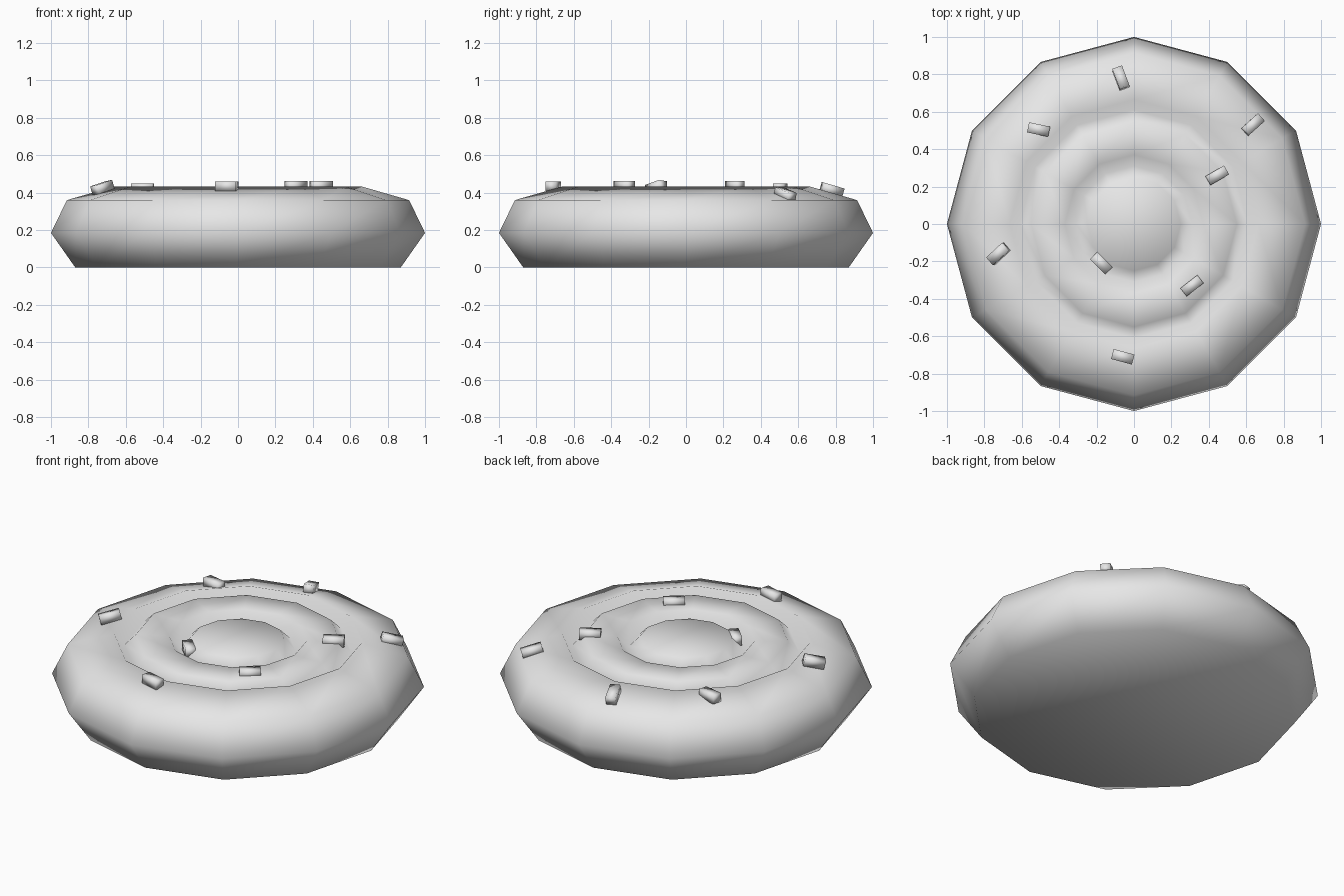
import bpy
import bmesh
from math import cos, sin, pi, radians
from mathutils import Matrix, Vector

cube = bpy.data.objects.get("Cube")
if cube:
    bpy.data.objects.remove(cube, do_unlink=True)

SIDES = 12

# One plain grey for everything
grey = bpy.data.materials.new("light_grey")
grey.use_nodes = True
grey.diffuse_color = (0.8, 0.8, 0.8, 1)
grey.node_tree.nodes["Principled BSDF"].inputs["Base Color"].default_value = grey.diffuse_color


def add_object(name, bm):
    bmesh.ops.recalc_face_normals(bm, faces=bm.faces[:])
    for face in bm.faces:
        face.smooth = True
    mesh = bpy.data.meshes.new(name)
    bm.to_mesh(mesh)
    bm.free()
    mesh.materials.append(grey)
    obj = bpy.data.objects.new(name, mesh)
    bpy.context.collection.objects.link(obj)
    return obj


def lathe(name, profile):
    """Turn (radius, height) points into a closed solid with capped ends."""
    bm = bmesh.new()
    rings = [[bm.verts.new((r * cos(2 * pi * i / SIDES), r * sin(2 * pi * i / SIDES), z))
              for i in range(SIDES)] for r, z in profile]
    for low, high in zip(rings, rings[1:]):
        for i in range(SIDES):
            j = (i + 1) % SIDES
            bm.faces.new((low[i], low[j], high[j], high[i]))
    bm.faces.new(rings[0])
    bm.faces.new(rings[-1])
    return add_object(name, bm)


# Round cake body with two ring grooves in the top
lathe("cake_body", [(0.87, 0), (1, 0.185), (0.915, 0.36), (0.665, 0.432),
                    (0.61, 0.37), (0.55, 0.432), (0.37, 0.432),
                    (0.31, 0.37), (0.25, 0.432)])


# Sprinkles: small bars that lean with the sloping shoulder
def sprinkle(name, x, y, z, yaw):
    bm = bmesh.new()
    bmesh.ops.create_cube(bm, size=1, matrix=Matrix.Diagonal((0.115, 0.055, 0.05, 1)))
    obj = add_object(name, bm)
    out = Vector((x, y, 0))
    lean = radians(16) if out.length > 0.72 else 0
    axis = Vector((-y, x, 0)).normalized()
    obj.matrix_world = (Matrix.Translation((x, y, z)) @ Matrix.Rotation(lean, 4, axis)
                        @ Matrix.Rotation(radians(yaw), 4, "Z"))


for number, spot in enumerate([
        (-0.07, 0.78, 0.415, 110), (0.635, 0.53, 0.39, 42),
        (0.445, 0.26, 0.437, 30), (-0.51, 0.505, 0.424, -12),
        (-0.725, -0.16, 0.427, 42), (-0.175, -0.21, 0.405, -45),
        (0.31, -0.33, 0.437, 38), (-0.06, -0.71, 0.435, -15)], 1):
    sprinkle(f"sprinkle_{number}", *spot)
